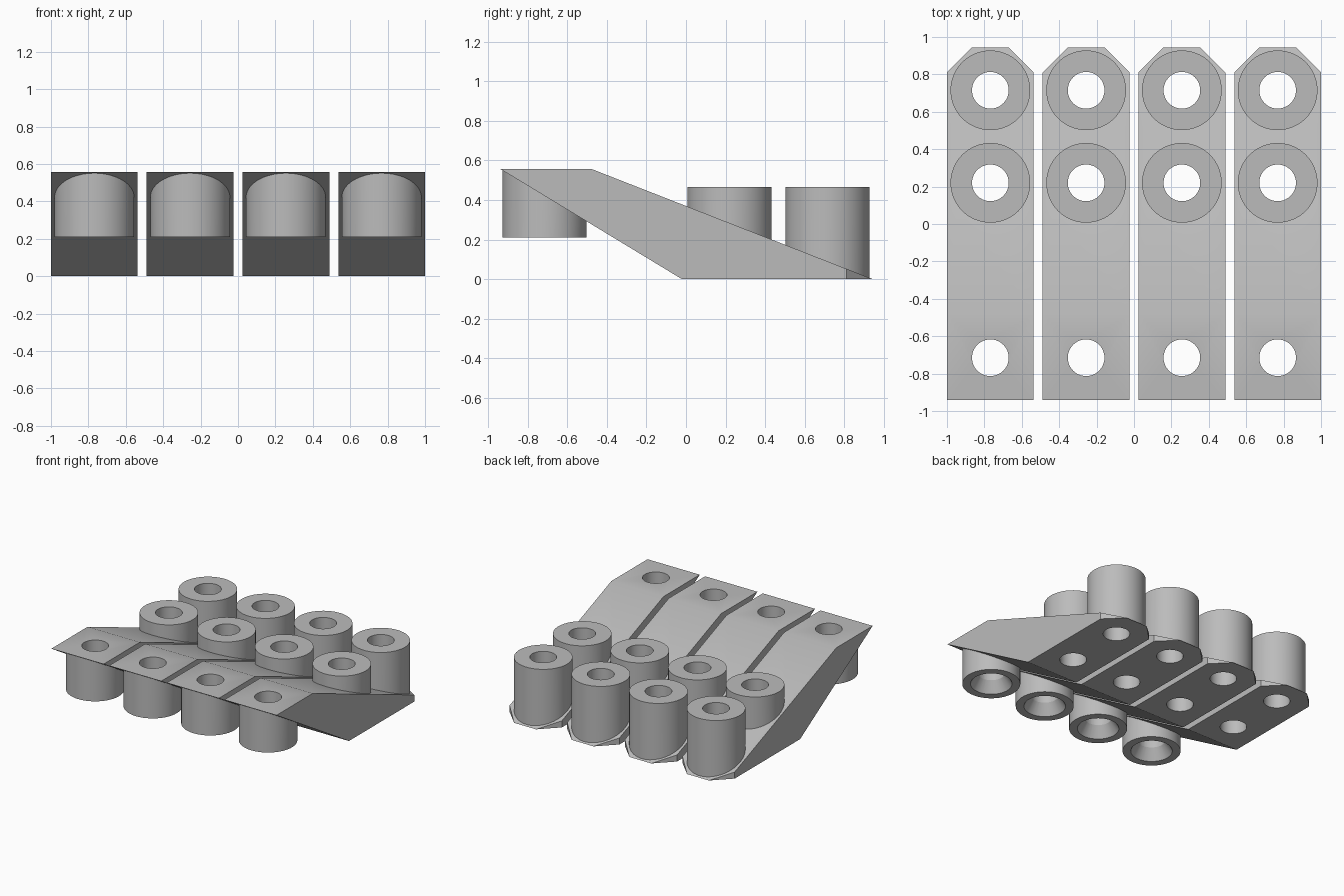
import bpy, bmesh, math

if "Cube" in bpy.data.objects:
    bpy.data.objects.remove(bpy.data.objects["Cube"])

TUBE_R, HOLE_R = 0.213, 0.098
PITCH = 0.512
HALF_W = 0.232

grey = bpy.data.materials.new("plain grey")
grey.diffuse_color = (0.5, 0.5, 0.5, 1)
grey.use_nodes = True
grey.node_tree.nodes["Principled BSDF"].inputs["Base Color"].default_value = grey.diffuse_color


def new_object(name, bm):
    bmesh.ops.recalc_face_normals(bm, faces=bm.faces)
    mesh = bpy.data.meshes.new(name)
    bm.to_mesh(mesh)
    bm.free()
    mesh.materials.append(grey)
    obj = bpy.data.objects.new(name, mesh)
    bpy.context.collection.objects.link(obj)
    return obj


def prism(name, points, place, shift):
    """Extrude a flat outline along a vector."""
    bm = bmesh.new()
    face = bm.faces.new([bm.verts.new(place(*p)) for p in points])
    out = bmesh.ops.extrude_face_region(bm, geom=[face])
    verts = [v for v in out["geom"] if isinstance(v, bmesh.types.BMVert)]
    bmesh.ops.translate(bm, verts=verts, vec=shift)
    return new_object(name, bm)


def cone(name, y, z0, z1, r0, r1):
    bm = bmesh.new()
    bmesh.ops.create_cone(bm, cap_ends=True, segments=64, radius1=r0,
                          radius2=r1, depth=z1 - z0)
    bmesh.ops.translate(bm, verts=bm.verts, vec=(0, y, (z0 + z1) / 2))
    return new_object(name, bm)


def combine(target, other, operation):
    mod = target.modifiers.new(operation.lower(), 'BOOLEAN')
    mod.operation, mod.object, mod.solver = operation, other, 'EXACT'
    bpy.context.view_layer.objects.active = target
    bpy.ops.object.modifier_apply(modifier=mod.name)
    bpy.data.objects.remove(other)


# Slanted bracket body
side = [(-0.94, 0.558), (-0.48, 0.558), (0.945, 0), (-0.02, 0)]
bracket = prism("bracket_1", side, lambda y, z: (-HALF_W, y, z), (2 * HALF_W, 0, 0))

# Clipped back corners
for s in (-1, 1):
    corner = [(s * HALF_W, 0.81), (s * 0.097, 0.945), (s * 0.097, 1.2),
              (s * 0.4, 1.2), (s * 0.4, 0.642)]
    combine(bracket, prism("corner_cutter", corner, lambda x, y: (x, y, -0.2),
                           (0, 0, 0.6)), 'DIFFERENCE')

# Tubes: two rising at the back, one hanging at the front
tubes = [(0.715, 0.002, 0.467), (0.22, 0.002, 0.467), (-0.715, 0.21, 0.555)]
for y, z0, z1 in tubes:
    combine(bracket, cone("tube", y, z0, z1, TUBE_R, TUBE_R), 'UNION')

# Bores through every tube
for y, z0, z1 in tubes:
    combine(bracket, cone("bore", y, -0.3, 0.9, HOLE_R, HOLE_R), 'DIFFERENCE')

# Flared mouth under the hanging tube
combine(bracket, cone("flare", -0.715, 0.20, 0.31, 0.159, 0.09), 'DIFFERENCE')

bpy.ops.object.select_all(action='DESELECT')
bracket.select_set(True)
bpy.context.view_layer.objects.active = bracket
bpy.ops.object.shade_smooth_by_angle(angle=math.radians(25))

# Row of four brackets
for i in range(4):
    obj = bracket if i == 0 else bracket.copy()
    if i:
        obj.name = f"bracket_{i + 1}"
        bpy.context.collection.objects.link(obj)
    obj.location.x = (i - 1.5) * PITCH
